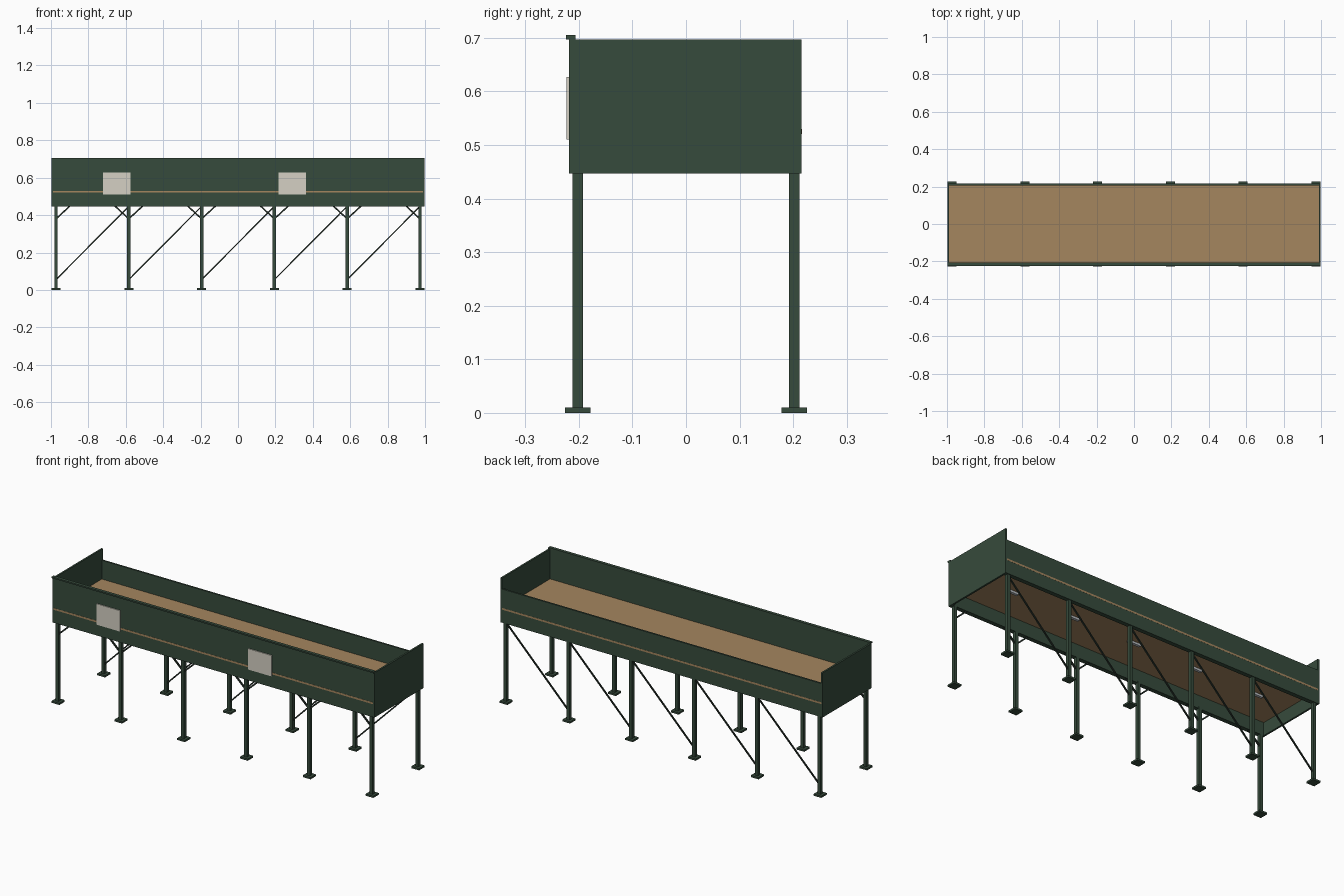
import bpy
from mathutils import Vector

if "Cube" in bpy.data.objects:
    bpy.data.objects.remove(bpy.data.objects["Cube"], do_unlink=True)


def material(name, color):
    mat = bpy.data.materials.new(name)
    mat.use_nodes = True
    rgba = (*color, 1)
    mat.diffuse_color = rgba
    mat.node_tree.nodes["Principled BSDF"].inputs["Base Color"].default_value = rgba
    return mat


GREEN = material("dark green paint", (0.037, 0.070, 0.045))
WOOD = material("tan decking", (0.376, 0.238, 0.114))
PALE = material("pale board", (0.66, 0.63, 0.55))
STEEL = material("dark steel", (0.018, 0.028, 0.021))
LAMP = material("grey lamp", (0.5, 0.53, 0.56))


def box(name, mat, x, y, z):
    """Box from (min, max) pairs on each axis."""
    corners = [(a, b, c) for a in x for b in y for c in z]
    faces = [(0, 1, 3, 2), (4, 6, 7, 5), (0, 4, 5, 1),
             (2, 3, 7, 6), (0, 2, 6, 4), (1, 5, 7, 3)]
    mesh = bpy.data.meshes.new(name)
    mesh.from_pydata(corners, [], faces)
    mesh.materials.append(mat)
    obj = bpy.data.objects.new(name, mesh)
    bpy.context.collection.objects.link(obj)
    return obj


def around(center, size):
    return (center - size / 2, center + size / 2)


def bar(name, start, end, size):
    """Square bar between two points."""
    start, end = Vector(start), Vector(end)
    way = end - start
    obj = box(name, STEEL, around(0, size), around(0, size), around(0, way.length))
    obj.rotation_euler = way.to_track_quat("Z", "Y").to_euler()
    obj.location = (start + end) / 2


END = 0.973          # outermost post position
ROW = 0.202          # post row offset
BAY = END * 2 / 5
BASE, FLOOR, TOP = 0.447, 0.52, 0.697
post_x = [-END + BAY * i for i in range(6)]

# Deck and its edge beams
box("deck", WOOD, (-0.99, 0.99), (-0.2188, 0.2165), (FLOOR, FLOOR + 0.01))
box("front_beam", GREEN, (-0.99, 0.99), (-0.218, -0.194), (BASE, FLOOR))
box("back_beam", GREEN, (-0.99, 0.99), (0.192, 0.216), (BASE, FLOOR))

# Parapet walls: tall front with a cap, lower back, tall ends
box("front_wall", GREEN, (-0.99, 0.99), (-0.218, -0.208), (FLOOR + 0.01, TOP))
box("front_cap", GREEN, (-0.998, 0.998), (-0.224, -0.206), (TOP, 0.705))
box("back_wall", GREEN, (-0.99, 0.99), (0.206, 0.216), (FLOOR + 0.01, 0.635))
for side, name in ((-1, "right"), (1, "left")):
    box(name + "_end_wall", GREEN, sorted((side * 0.988, side * 0.998)),
        (-0.218, 0.216), (BASE, TOP))

# Posts with base plates in two rows
for y, row in ((-ROW, "front"), (ROW, "back")):
    for x in post_x:
        box(row + "_post", GREEN, around(x, 0.018), around(y, 0.019), (0.01, BASE + 0.01))
        px = max(-0.976, min(0.976, x))
        box(row + "_base_plate", GREEN, around(px, 0.048), around(y, 0.048), (0, 0.01))

# Knee braces on the front row
for i, x in enumerate(post_x):
    for side in (-1, 1):
        if 0 <= i + side < len(post_x):
            bar("knee_brace", (x, -ROW, 0.38), (x + side * 0.078, -ROW, BASE + 0.005), 0.008)

# Long diagonals on the back row, and a lamp under each bay
for x in post_x[:-1]:
    bar("back_diagonal", (x, ROW, 0.055), (x + BAY, ROW, BASE), 0.007)
    box("deck_lamp", LAMP, around(x + BAY / 2, 0.075), around(0, 0.015), (FLOOR - 0.012, FLOOR))

# Blank boards on the front wall
for x in (-0.648, 0.29):
    box("front_board", PALE, around(x, 0.146), (-0.223, -0.217), (0.51, 0.627))
